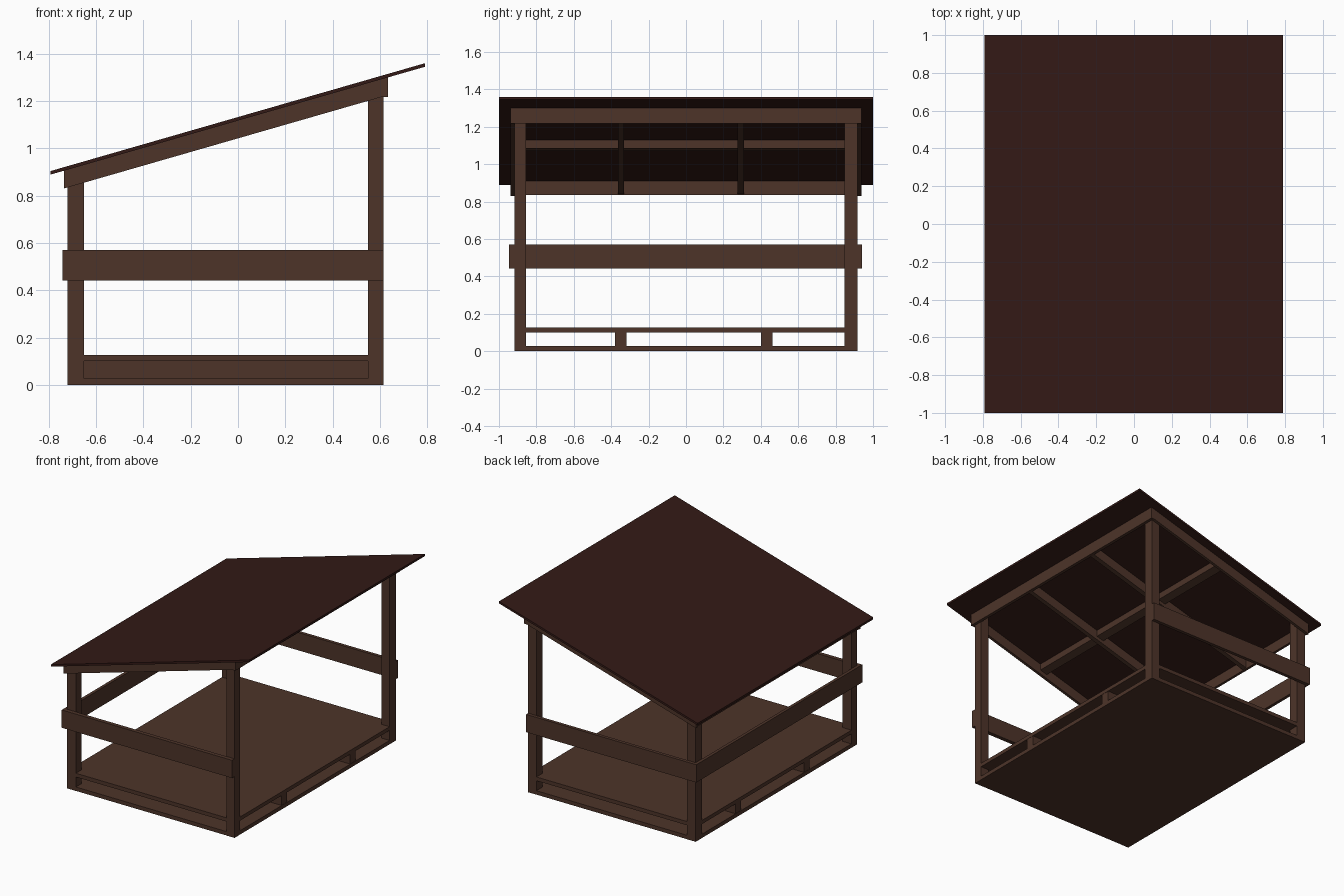
import bpy, bmesh

if "Cube" in bpy.data.objects:
    bpy.data.objects.remove(bpy.data.objects["Cube"])

SLOPE = 0.288      # roof rise per unit x
UNDER = 1.117      # height of the roof underside at x = 0


def material(name, color):
    m = bpy.data.materials.new(name)
    m.diffuse_color = color
    m.use_nodes = True
    m.node_tree.nodes["Principled BSDF"].inputs["Base Color"].default_value = m.diffuse_color
    return m


WOOD = material("brown_wood", (0.075, 0.034, 0.022, 1))
ROOF = material("dark_roof", (0.033, 0.010, 0.008, 1))


def board(name, x, y, z, bottom_slope=0.0, top_slope=0.0, mat=WOOD):
    """Box over (min, max) ranges; bottom and top heights can follow the roof slope."""
    bm = bmesh.new()
    bmesh.ops.create_cube(bm, size=1)
    for v in bm.verts:
        top = v.co.z > 0
        v.co.x = x[v.co.x > 0]
        v.co.y = y[v.co.y > 0]
        v.co.z = z[top] + (top_slope if top else bottom_slope) * v.co.x
    mesh = bpy.data.meshes.new(name)
    bm.to_mesh(mesh)
    bm.free()
    mesh.materials.append(mat)
    ob = bpy.data.objects.new(name, mesh)
    bpy.context.collection.objects.link(ob)
    return ob


# Floor: base sheet, joists and deck
board("floor_base", (-0.72, 0.615), (-0.917, 0.917), (0, 0.028))
board("floor_deck", (-0.72, 0.615), (-0.917, 0.917), (0.1, 0.127))
for y0 in (-0.38, 0.40):
    board("floor_joist", (-0.718, 0.613), (y0, y0 + 0.063), (0.028, 0.1))

# Corner posts, cut to the roof slope
for side, x in (("low", (-0.72, -0.65)), ("high", (0.55, 0.615))):
    for y in ((-0.918, -0.855), (0.847, 0.918)):
        board(side + "_post", x, y, (0, UNDER), 0, SLOPE)

# Side rails on three sides, right side open
board("front_rail", (-0.742, 0.615), (-0.947, -0.918), (0.442, 0.57))
board("back_rail", (-0.742, 0.615), (0.918, 0.942), (0.442, 0.57))
board("left_rail", (-0.742, -0.72), (-0.918, 0.918), (0.442, 0.57))

# Sloping rafters: two outside, two inside
for y in ((-0.938, -0.918), (0.918, 0.938)):
    board("outer_rafter", (-0.735, 0.635), y, (UNDER - 0.075, UNDER), SLOPE, SLOPE)
for y in ((-0.363, -0.331), (0.275, 0.31)):
    board("inner_rafter", (-0.72, 0.615), y, (UNDER - 0.07, UNDER), SLOPE, SLOPE)

# Cross beams along the low edge, middle and high edge
board("low_beam", (-0.735, -0.717), (-0.938, 0.938), (0.835, UNDER), 0, SLOPE)
board("high_beam", (0.612, 0.635), (-0.938, 0.938), (1.217, UNDER), 0, SLOPE)
board("middle_beam", (-0.01, 0.045), (-0.918, 0.918), (UNDER - 0.045, UNDER), SLOPE, SLOPE)

# Roof sheet
board("roof", (-0.792, 0.79), (-1, 1), (UNDER, UNDER + 0.015), SLOPE, SLOPE, ROOF)
